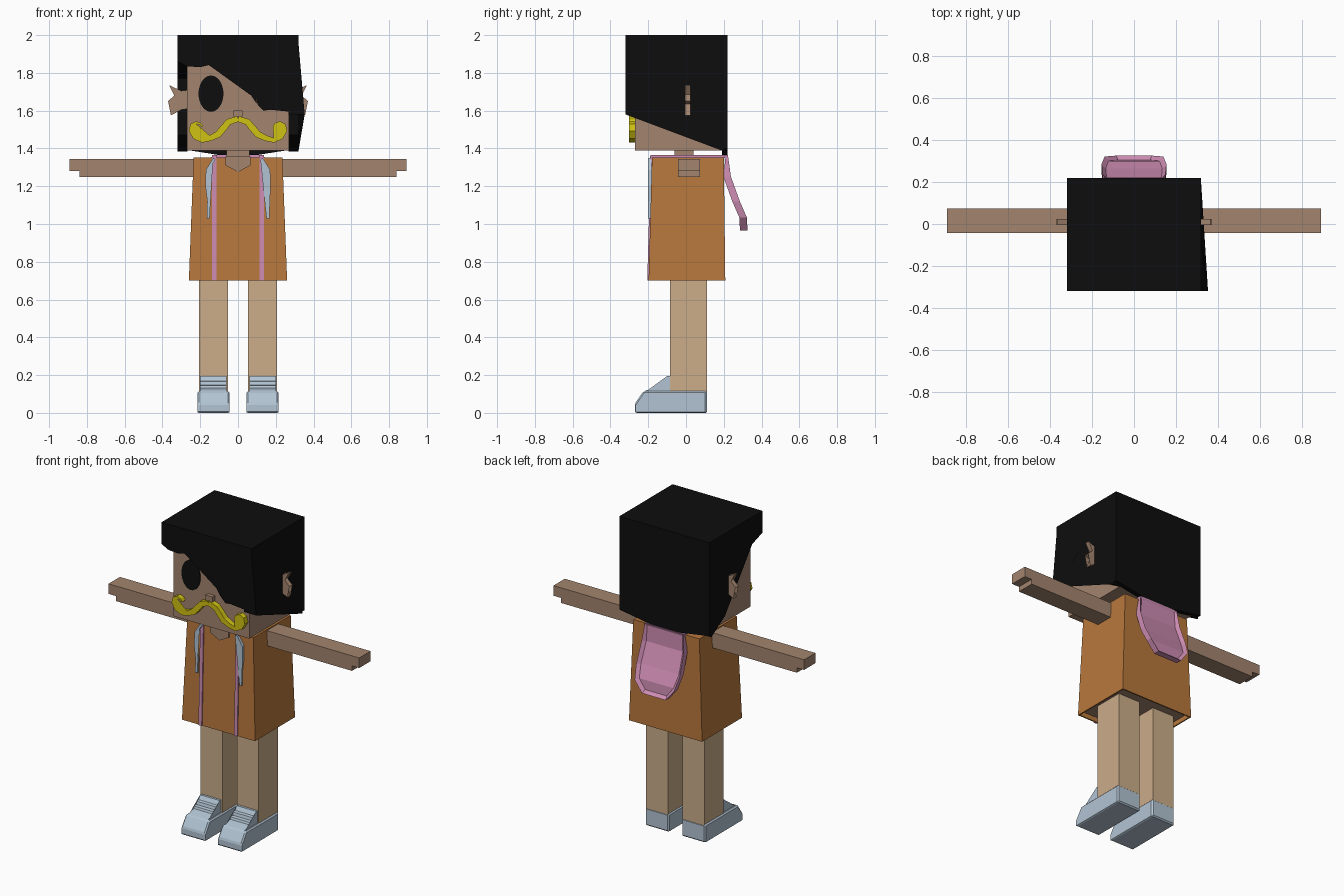
import bpy, bmesh, math
from mathutils import Vector

cube = bpy.data.objects.get("Cube")
if cube:
    bpy.data.objects.remove(cube, do_unlink=True)


def material(name, *rgb):
    """Flat material from 0-255 display values."""
    col = [((c / 255 + 0.055) / 1.055) ** 2.4 for c in rgb] + [1]
    m = bpy.data.materials.new(name)
    m.use_nodes = True
    m.diffuse_color = col
    bsdf = next(n for n in m.node_tree.nodes if n.type == 'BSDF_PRINCIPLED')
    bsdf.inputs["Base Color"].default_value = col
    return m


SKIN = material("skin", 164, 133, 111)
LEG = material("leg_tan", 204, 173, 138)
ORANGE = material("orange_cloth", 184, 120, 60)
PINK = material("pink_cloth", 205, 140, 178)
BLUE = material("pale_blue", 178, 196, 211)
YELLOW = material("yellow", 208, 194, 18)
BLACK = material("black", 13, 13, 13)


def finish(name, bm, *mats):
    bmesh.ops.recalc_face_normals(bm, faces=bm.faces)
    me = bpy.data.meshes.new(name)
    bm.to_mesh(me)
    bm.free()
    for m in mats:
        me.materials.append(m)
    ob = bpy.data.objects.new(name, me)
    bpy.context.collection.objects.link(ob)
    return ob


def prism(name, pts, axis, a, b, mat, tweak=None):
    """Extrude an outline: (x, z) points along y, or (y, z) points along x."""
    bm = bmesh.new()
    place = (lambda p, d: (p[0], d, p[1])) if axis == 'y' else (lambda p, d: (d, p[0], p[1]))
    n = len(pts)
    lo, hi = [[bm.verts.new(place(p, d)) for p in pts] for d in (a, b)]
    bm.faces.new(lo)
    bm.faces.new(hi)
    for i in range(n):
        j = (i + 1) % n
        bm.faces.new((lo[i], lo[j], hi[j], hi[i]))
    if tweak:
        for v in bm.verts:
            tweak(v)
    bmesh.ops.triangulate(bm, faces=[f for f in bm.faces if len(f.verts) > 4])
    return finish(name, bm, mat)


def block(name, bottom, top, z0, z1, *mats, hollow=0):
    """Box between two (x0, x1, y0, y1) rectangles, optionally recessed below."""
    bm = bmesh.new()
    lo, hi = [[bm.verts.new((x, y, z)) for x, y in
               ((r[0], r[2]), (r[1], r[2]), (r[1], r[3]), (r[0], r[3]))]
              for r, z in ((bottom, z0), (top, z1))]
    base = bm.faces.new(lo)
    bm.faces.new(hi)
    for i in range(4):
        j = (i + 1) % 4
        bm.faces.new((lo[i], lo[j], hi[j], hi[i]))
    bmesh.ops.recalc_face_normals(bm, faces=bm.faces)
    if hollow:
        for depth in (0, hollow):
            bmesh.ops.inset_region(bm, faces=[base], thickness=0.012 if not depth else 0.0005)
            for v in base.verts:
                v.co.z += depth
        base.material_index = 1
    return finish(name, bm, *mats)


def box(name, x0, x1, y0, y1, z0, z1, mat):
    r = (x0, x1, y0, y1)
    return block(name, r, r, z0, z1, mat)


def ribbon(name, path, widths, y0, y1, mat):
    """Band that follows an (x, z) path with a varying width."""
    left, right = [], []
    for i, (p, w) in enumerate(zip(path, widths)):
        q0, q1 = path[max(i - 1, 0)], path[min(i + 1, len(path) - 1)]
        d = Vector((q1[0] - q0[0], q1[1] - q0[1])).normalized() * w / 2
        left.append((p[0] - d.y, p[1] + d.x))
        right.append((p[0] + d.y, p[1] - d.x))
    return prism(name, left + right[::-1], 'y', y0, y1, mat)


def flip(pts, s):
    return [(s * x, z) for x, z in pts]


# Head, neck and collar opening
box("head", -0.27, 0.27, -0.27, 0.195, 1.39, 1.97, SKIN)
box("neck", -0.06, 0.06, -0.06, 0.04, 1.33, 1.4, SKIN)
prism("collar_opening", [(-0.065, 1.358), (0.065, 1.358), (0.065, 1.31), (0, 1.275), (-0.065, 1.31)],
      'y', -0.19, -0.17, SKIN)
box("nose", -0.025, 0.025, -0.295, -0.27, 1.568, 1.602, SKIN)

# Eye
prism("right_eye", [(-0.143 + 0.066 * math.cos(math.tau * i / 32),
                     1.69 + 0.096 * math.sin(math.tau * i / 32)) for i in range(32)],
      'y', -0.276, -0.268, BLACK)

# Moustache halves
curl = [(0, 1.557), (0.05, 1.54), (0.075, 1.51), (0.105, 1.475), (0.145, 1.455), (0.19, 1.443),
        (0.23, 1.46), (0.252, 1.495), (0.245, 1.525), (0.222, 1.537), (0.2, 1.53), (0.187, 1.515)]
curl_width = [0.03, 0.034, 0.036, 0.036, 0.03, 0.025, 0.022, 0.018, 0.016, 0.014, 0.012, 0.008]

# Spiky ears
ear = [(0.26, 1.71), (0.3, 1.705), (0.365, 1.735), (0.333, 1.685), (0.37, 1.65),
       (0.333, 1.635), (0.355, 1.575), (0.3, 1.605), (0.26, 1.61)]

for s, side in ((1, "left"), (-1, "right")):
    ribbon(side + "_moustache", flip(curl, s), curl_width, -0.303, -0.268, YELLOW)
    prism(side + "_ear", flip(ear, s), 'y', -0.005, 0.025, SKIN)


# Hair: cap, back curtain, fringe and side panels
def flare(v):
    if v.co.x > 0.3 and v.co.y < -0.3 and v.co.z < 1.65:
        v.co.x += 0.033


box("hair_top", -0.32, 0.32, -0.32, 0.22, 1.95, 2, BLACK)
prism("hair_back", [(-0.32, 1.96), (0.32, 1.96), (0.32, 1.4), (0.1, 1.365), (-0.1, 1.365), (-0.32, 1.4)],
      'y', 0.19, 0.22, BLACK)
prism("hair_fringe",
      [(-0.32, 1.96), (-0.32, 1.86), (-0.27, 1.835), (-0.2, 1.83), (-0.12, 1.85), (-0.05, 1.885),
       (0, 1.925), (0.003, 1.79), (0.03, 1.74), (0.07, 1.68), (0.1, 1.635), (0.085, 1.72),
       (0.06, 1.79), (0.045, 1.91), (0.065, 1.87), (0.083, 1.78), (0.09, 1.68), (0.105, 1.63),
       (0.135, 1.6), (0.17, 1.605), (0.19, 1.62), (0.27, 1.595), (0.32, 1.58), (0.32, 1.88), (0.32, 1.96)],
      'y', -0.32, -0.268, BLACK, flare)
rear_edge = [(0.06, 1.77), (0.06, 1.47), (0.2, 1.385), (0.2, 1.96)]
prism("hair_left_side", [(-0.32, 1.96), (-0.32, 1.88), (-0.32, 1.58), (-0.2, 1.635), (-0.1, 1.69),
                         (-0.06, 1.77)] + rear_edge, 'x', 0.268, 0.32, BLACK, flare)
prism("hair_right_side", [(-0.32, 1.96), (-0.32, 1.86), (-0.2, 1.82), (-0.06, 1.77)] + rear_edge,
      'x', -0.32, -0.268, BLACK)

# Tunic, open below
block("tunic", (-0.26, 0.26, -0.198, 0.208), (-0.235, 0.235, -0.18, 0.2), 0.7, 1.352,
      ORANGE, SKIN, hollow=0.03)

# Limbs, shoes and trim, one of each per side
arm = [(0.22, 1.345), (0.892, 1.345), (0.892, 1.28), (0.84, 1.28), (0.84, 1.248), (0.22, 1.248)]
cord = [(0.125, 1.345), (0.163, 1.285), (0.165, 1.2), (0.155, 1.12), (0.158, 1.03)]
shoe = [(-0.27, 0), (-0.27, 0.05), (-0.225, 0.115), (0.112, 0.115), (0.112, 0)]
tongue = [(-0.23, 0.1), (-0.215, 0.118), (-0.165, 0.132), (-0.16, 0.145), (-0.138, 0.148), (-0.133, 0.166),
          (-0.115, 0.17), (-0.1, 0.195), (-0.08, 0.195), (-0.08, 0.1)]
for s, side in ((1, "left"), (-1, "right")):
    def span(a, b):
        return sorted((s * a, s * b))

    prism(side + "_arm", flip(arm, s), 'y', -0.042, 0.073, SKIN)
    box(side + "_leg", *span(0.052, 0.207), -0.085, 0.11, 0.1, 0.74, LEG)
    body = prism(side + "_shoe", shoe, 'x', *span(0.045, 0.215), BLUE)
    bevel = body.modifiers.new("soft_edges", 'BEVEL')
    bevel.width = 0.008
    bevel.segments = 1
    prism(side + "_shoe_tongue", tongue, 'x', *span(0.06, 0.2), BLUE)
    ribbon(side + "_cord", flip(cord, s), [0.015] * len(cord), -0.2, -0.182, BLUE)
    x0, x1 = span(0.115, 0.138)
    block(side + "_front_trim", (x0, x1, -0.205, -0.19), (x0, x1, -0.187, -0.17), 0.7, 1.362, PINK)
    box(side + "_shoulder_trim", x0, x1, -0.187, 0.212, 1.35, 1.364, PINK)

# Hanging hood: rows of (half width, y, z), thickened, with a sunken middle
bm = bmesh.new()
rows = [[bm.verts.new((s * w, y, z)) for s in (1, -1)] for w, y, z in
        ((0.138, 0.222, 1.364), (0.15, 0.238, 1.25), (0.155, 0.285, 1.12),
         (0.14, 0.322, 1.035), (0.085, 0.326, 0.965))]
outer = [bm.faces.new((a[0], a[1], b[1], b[0])) for a, b in zip(rows, rows[1:])]
copy = bmesh.ops.duplicate(bm, geom=outer)["geom"]
for v in copy:
    if isinstance(v, bmesh.types.BMVert):
        v.co.y -= 0.012 if v.co.z > 1.3 else 0.04
edges = [e for e in bm.edges if e.is_boundary]
bmesh.ops.bridge_loops(bm, edges=edges)
bmesh.ops.recalc_face_normals(bm, faces=bm.faces)
bmesh.ops.inset_region(bm, faces=outer, thickness=0.02)
for v in {v for f in outer for v in f.verts}:
    v.co.y -= 0.008 if v.co.z > 1.3 else 0.02
finish("hood", bm, PINK)
